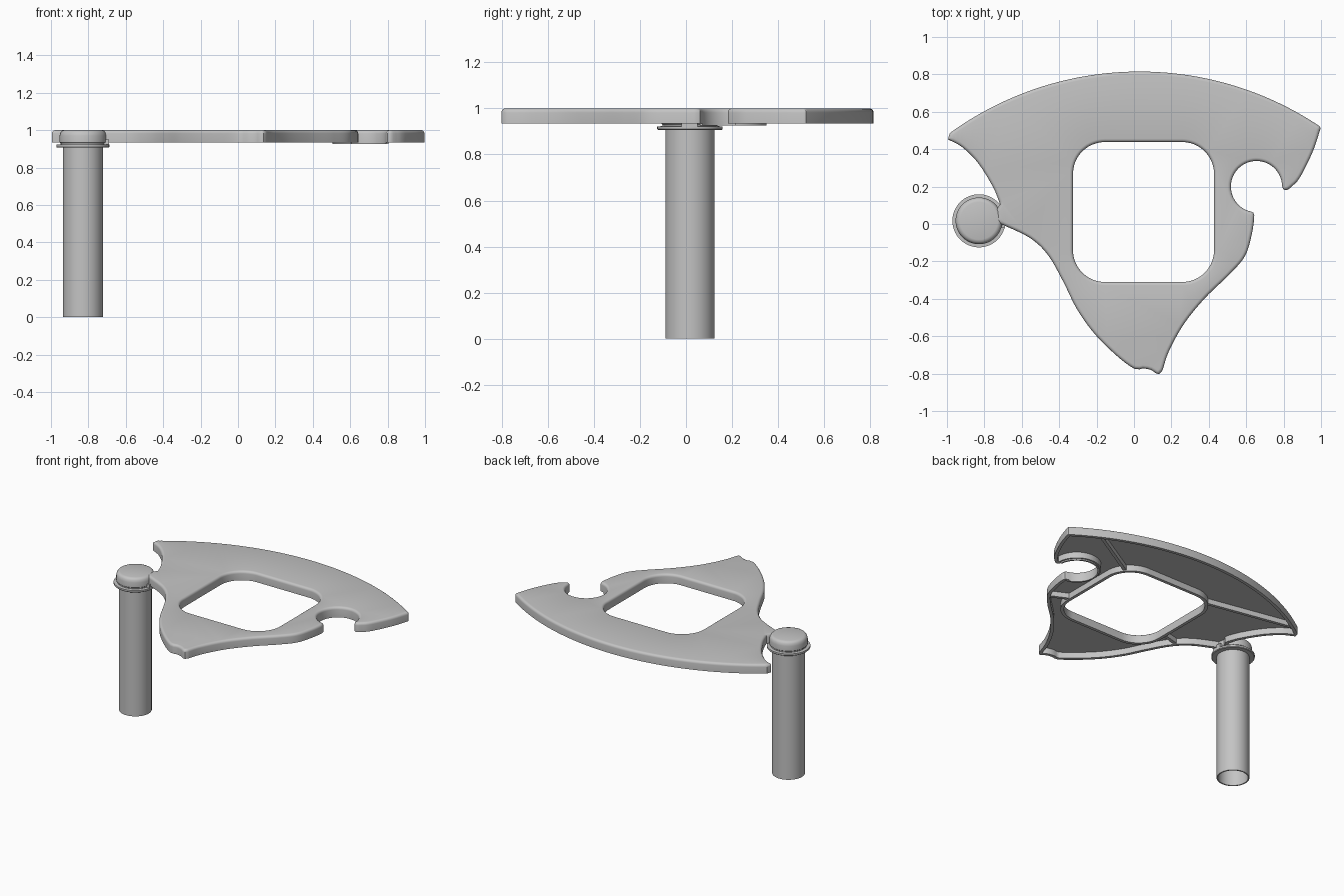
import bpy, bmesh
from math import radians, cos, sin, pi, atan2
from mathutils import Vector

old = bpy.data.objects.get("Cube")
if old:
    bpy.data.objects.remove(old)

grey = bpy.data.materials.new("plain grey")
grey.use_nodes = True
colour = (0.55, 0.55, 0.55, 1)
grey.diffuse_color = colour
grey.node_tree.nodes["Principled BSDF"].inputs["Base Color"].default_value = colour

TOP, BASE = 1.0, 0.935
STEP = 0.015


def finish(name, bm):
    bmesh.ops.recalc_face_normals(bm, faces=bm.faces)
    mesh = bpy.data.meshes.new(name)
    bm.to_mesh(mesh)
    bm.free()
    mesh.materials.append(grey)
    ob = bpy.data.objects.new(name, mesh)
    bpy.context.collection.objects.link(ob)
    bpy.ops.object.select_all(action='DESELECT')
    ob.select_set(True)
    bpy.context.view_layer.objects.active = ob
    bpy.ops.object.shade_smooth_by_angle(angle=radians(35))
    return ob


def arc(cx, cy, r, a0, a1):
    n = max(4, int(abs(radians(a1 - a0)) * r / STEP))
    angles = [radians(a0 + (a1 - a0) * i / n) for i in range(n + 1)]
    return [Vector((cx + r * cos(a), cy + r * sin(a))) for a in angles]


def spline(*pts):
    """Smooth path through the given points."""
    p = [Vector(q) for q in pts]
    p = [p[0]] + p + [p[-1]]
    out = []
    for a, b, c, d in zip(p, p[1:], p[2:], p[3:]):
        n = max(2, int((c - b).length / STEP))
        for i in range(n):
            t = i / n
            out.append(0.5 * (2 * b + (c - a) * t + (2 * a - 5 * b + 4 * c - d) * t * t
                              + (3 * b - a - 3 * c + d) * t ** 3))
    return out + [p[-1]]


def clean(path):
    """Drop points that coincide with their neighbour."""
    return [p for i, p in enumerate(path) if (p - path[i - 1]).length > 0.002]


def inset(path, d):
    """Move a closed path to the right of its travel, collapsing any overlaps."""
    if d == 0:
        return path
    moved, ok = [], []
    for i, p in enumerate(path):
        t = path[(i + 1) % len(path)] - path[i - 1]
        q = p + Vector((t.y, -t.x)).normalized() * d
        moved.append(q)
        ok.append(min((q - o).length for o in path) > 0.93 * d)
    last = next(q for q, k in zip(reversed(moved), reversed(ok)) if k)
    out = []
    for q, k in zip(moved, ok):
        last = q if k else last
        out.append(last.copy())
    return out


# Plate outline, clockwise from the right-hand tip
outline = clean(
    arc(0.03, -0.915, 1.73, 125.9, 56.1)
    + spline((0.997, 0.51), (0.957, 0.39), (0.888, 0.25), (0.845, 0.202),
             (0.818, 0.182), (0.798, 0.186), (0.792, 0.205))
    + arc(0.655, 0.2, 0.137, 8, 250)
    + spline((0.63, 0.065), (0.643, 0.045), (0.63, -0.053), (0.594, -0.17),
             (0.513, -0.267), (0.38, -0.396), (0.267, -0.535), (0.187, -0.68),
             (0.15, -0.786), (0.128, -0.802))
    + spline((0.115, -0.797), (0.09, -0.78), (0.048, -0.772), (0.005, -0.775),
             (-0.086, -0.71), (-0.21, -0.588), (-0.305, -0.455), (-0.38, -0.305),
             (-0.46, -0.166), (-0.556, -0.075), (-0.7, -0.005))
    + spline((-0.735, 0.01), (-0.735, 0.08))
    + spline((-0.716, 0.105), (-0.754, 0.198), (-0.834, 0.326),
             (-0.92, 0.412), (-0.995, 0.452)))

# Rounded square window, counter-clockwise
window = clean([p for x, y, a in ((0.258, 0.268, 0), (-0.156, 0.268, 90),
                                  (-0.156, -0.14, 180), (0.258, -0.14, 270))
                for p in arc(x, y, 0.17, a, a + 90)])

# Hollow plate: inner wall, rim, outer wall and rounded top edge
FILLET, WALL, CEILING = 0.018, 0.022, 0.978
profile = [(WALL, CEILING), (WALL, BASE)]
profile += [(0, BASE)]
profile += [(FILLET * (1 - cos(a)), TOP - FILLET + FILLET * sin(a))
            for a in (i * pi / 8 for i in range(5))]
bm = bmesh.new()
for path in (outline, window):
    rings = [[bm.verts.new((p.x, p.y, z)) for p in inset(path, d)] for d, z in profile]
    for lo, hi in zip(rings, rings[1:]):
        for i in range(len(lo)):
            bm.faces.new((lo[i - 1], lo[i], hi[i], hi[i - 1]))
bmesh.ops.remove_doubles(bm, verts=bm.verts, dist=0.00005)
for level in (CEILING, TOP):
    edges = [e for e in bm.edges if e.is_boundary
             and all(abs(v.co.z - level) < 0.001 for v in e.verts)]
    bmesh.ops.triangle_fill(bm, use_beauty=True, use_dissolve=False,
                            edges=edges, normal=(0, 0, 1))
finish("plate", bm)


def box(name, p, q, width, z0, z1):
    p, q = Vector(p), Vector(q)
    bm = bmesh.new()
    side = Vector((p.y - q.y, q.x - p.x)).normalized() * width / 2
    base = [bm.verts.new((c.x, c.y, z0)) for c in (p + side, p - side, q - side, q + side)]
    face = bm.faces.new(base)
    new = bmesh.ops.extrude_face_region(bm, geom=[face])["geom"]
    for v in new:
        if isinstance(v, bmesh.types.BMVert):
            v.co.z = z1
    return finish(name, bm)


# Stiffening ribs under the plate
ribs = (((0.39, 0.38), (0.78, 0.61)), ((-0.285, 0.395), (-0.9, 0.515)),
        ((-0.335, -0.1), (-0.47, -0.135)), ((0.44, -0.13), (0.565, -0.19)))
for i, (p, q) in enumerate(ribs):
    box("rib_%d" % (i + 1), p, q, 0.022, 0.942, 0.985)

# Link between the plate and the post
box("post_link", (-0.76, 0.015), (-0.69, 0.015), 0.07, 0.912, 0.95)


def lathe(name, pts, cx, cy, a0=0, a1=360, closed=False, steps=64):
    bm = bmesh.new()
    pts = list(pts) + ([pts[0]] if closed else [])
    verts = [bm.verts.new((cx + r * cos(radians(a0)), cy + r * sin(radians(a0)), z))
             for r, z in pts]
    edges = [bm.edges.new(pair) for pair in zip(verts, verts[1:])]
    bmesh.ops.spin(bm, geom=verts + edges, cent=(cx, cy, 0), axis=(0, 0, 1),
                   angle=radians(a1 - a0), steps=steps, use_merge=False)
    bmesh.ops.remove_doubles(bm, verts=bm.verts, dist=0.0001)
    bmesh.ops.holes_fill(bm, edges=[e for e in bm.edges if e.is_boundary], sides=0)
    return finish(name, bm)


# Hollow post with flange and rounded cap
lathe("post", [(0, TOP), (0.1, TOP), (0.113, 0.996), (0.121, 0.986), (0.125, 0.97),
               (0.125, BASE), (0.119, 0.93), (0.119, 0.923), (0.142, 0.922),
               (0.142, 0.91), (0.138, 0.906), (0.107, 0.906), (0.107, 0),
               (0.098, 0), (0.098, 0.97), (0, 0.97)], -0.829, 0.017)

# Lip below the round notch
lathe("notch_lip", [(0.137, 0.926), (0.149, 0.926), (0.149, 0.945), (0.137, 0.945)],
      0.655, 0.2, 5, 250, closed=True, steps=40)
